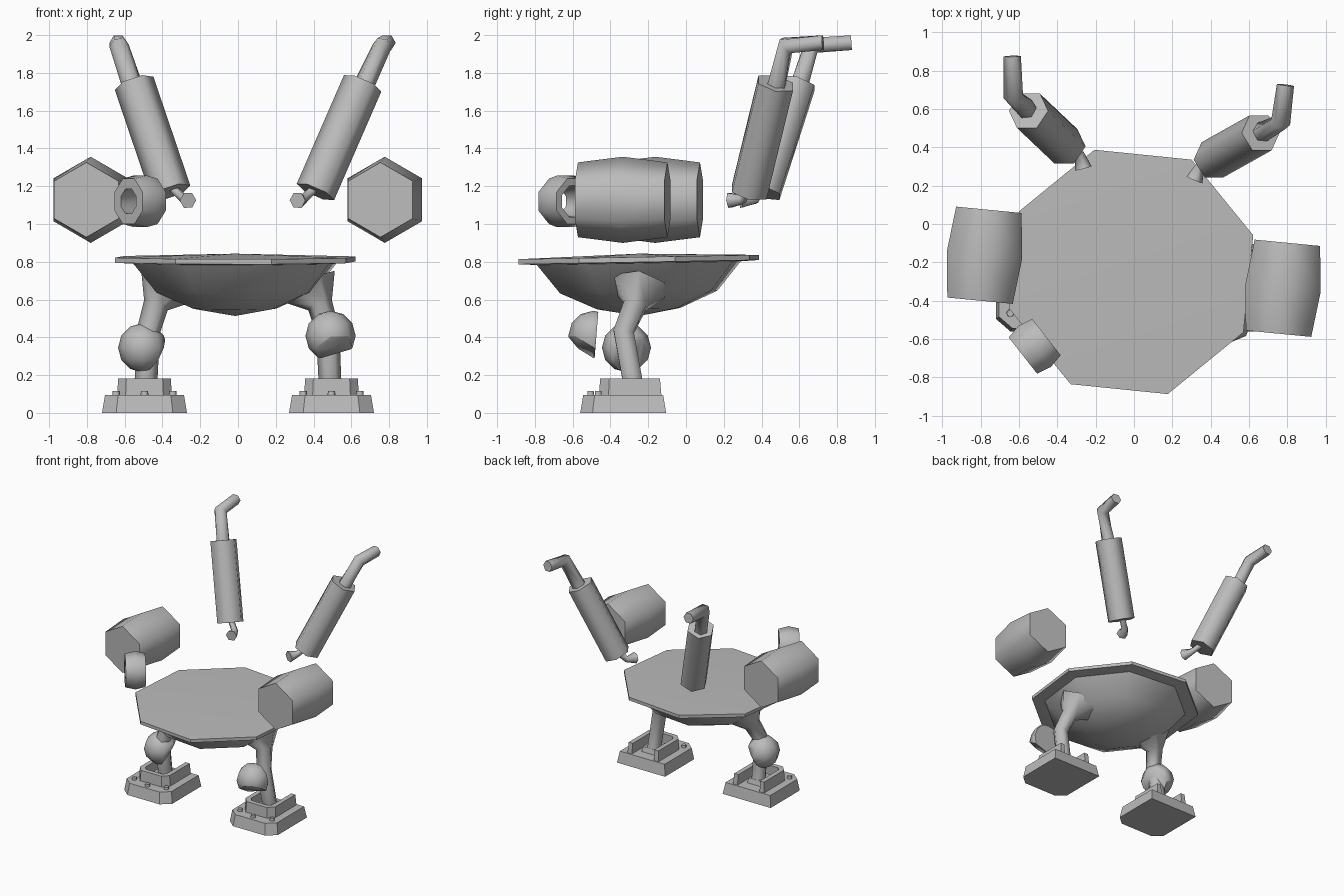
import bpy, bmesh, math
from mathutils import Vector, Matrix

if "Cube" in bpy.data.objects:
    bpy.data.objects.remove(bpy.data.objects["Cube"])

grey = bpy.data.materials.new("plain_grey")
grey.diffuse_color = (0.5, 0.5, 0.5, 1)
grey.use_nodes = True
grey.node_tree.nodes["Principled BSDF"].inputs["Base Color"].default_value = grey.diffuse_color


def finish(bm, name, angle=None):
    bmesh.ops.recalc_face_normals(bm, faces=bm.faces)
    mesh = bpy.data.meshes.new(name)
    bm.to_mesh(mesh)
    bm.free()
    mesh.materials.append(grey)
    ob = bpy.data.objects.new(name, mesh)
    bpy.context.collection.objects.link(ob)
    if angle:
        bpy.ops.object.select_all(action='DESELECT')
        ob.select_set(True)
        bpy.context.view_layer.objects.active = ob
        bpy.ops.object.shade_smooth_by_angle(angle=math.radians(angle))
    return ob


def tube(name, path, radii, sides=6, ref=(0, 0, 1), phase=0, loop=False, angle=65):
    """Sweep a polygon along path; loop joins last ring to first (a bored ring)."""
    bm = bmesh.new()
    pts = [Vector(p) for p in path]
    rings = []
    for i, p in enumerate(pts):
        if loop:
            t = pts[1] - pts[0]
        else:
            t = Vector()
            if i > 0:
                t += (p - pts[i - 1]).normalized()
            if i < len(pts) - 1:
                t += (pts[i + 1] - p).normalized()
        t.normalize()
        u = t.cross(Vector(ref)).normalized()
        v = u.cross(t)
        ring = []
        for k in range(sides):
            a = phase + math.tau * k / sides
            ring.append(bm.verts.new(p + radii[i] * (math.cos(a) * u + math.sin(a) * v)))
        rings.append(ring)
    pairs = list(zip(rings, rings[1:]))
    if loop:
        pairs.append((rings[-1], rings[0]))
    else:
        bm.faces.new(rings[0])
        bm.faces.new(rings[-1])
    for a, b in pairs:
        for k in range(sides):
            j = (k + 1) % sides
            bm.faces.new((a[k], a[j], b[j], b[k]))
    return finish(bm, name, angle)


def prism(name, outline, z0, z1, centre, taper=1.0):
    bm = bmesh.new()
    cx, cy = centre
    lo = [bm.verts.new((cx + x, cy + y, z0)) for x, y in outline]
    hi = [bm.verts.new((cx + x * taper, cy + y * taper, z1)) for x, y in outline]
    bm.faces.new(lo)
    bm.faces.new(hi)
    n = len(lo)
    for k in range(n):
        j = (k + 1) % n
        bm.faces.new((lo[k], lo[j], hi[j], hi[k]))
    return finish(bm, name)


def clipped_dome(name, centre, radius, cuts):
    bm = bmesh.new()
    bmesh.ops.create_uvsphere(bm, u_segments=8, v_segments=6, radius=radius,
                              matrix=Matrix.Translation(centre))
    for co, no in cuts:
        bmesh.ops.bisect_plane(bm, geom=bm.verts[:] + bm.edges[:] + bm.faces[:],
                               plane_co=co, plane_no=no, clear_outer=True)
        bmesh.ops.holes_fill(bm, edges=[e for e in bm.edges if e.is_boundary])
    return finish(bm, name, 50)


def octagon_stack(name, profile, angle):
    """Eight-sided lathe, leaning slightly to the front; radius 0 makes a tip."""
    bm = bmesh.new()
    rings = []
    for r, z in profile:
        ring = []
        for k in range(8 if r else 1):
            a = math.radians(16.7 + 45 * k)
            x, y = r * math.cos(a), r * math.sin(a)
            ring.append(bm.verts.new((x - 0.015, y - 0.25, z + 0.018 * y)))
        rings.append(ring)
    for a, b in zip(rings, rings[1:]):
        for k in range(8):
            j = (k + 1) % 8
            if len(a) == 1:
                bm.faces.new((a[0], b[k], b[j]))
            elif len(b) == 1:
                bm.faces.new((a[k], a[j], b[0]))
            else:
                bm.faces.new((a[k], a[j], b[j], b[k]))
    return finish(bm, name, angle)


# Octagonal deck with the bowl below it
octagon_stack("deck", [(0, 0.843), (0.665, 0.825), (0.665, 0.798), (0.55, 0.792), (0, 0.792)], 30)
octagon_stack("bowl", [(0, 0.795), (0.565, 0.795), (0.435, 0.64), (0.23, 0.552), (0, 0.513)], 55)

# Legs and feet
base = [(-0.225, 0.225), (-0.225, -0.165), (-0.15, -0.23), (0.15, -0.23), (0.225, -0.165), (0.225, 0.225)]
wall = [(-0.145, 0.2), (-0.145, -0.08), (-0.1, -0.13), (0.1, -0.13), (0.145, -0.08), (0.145, 0.2),
        (0.105, 0.2), (0.105, -0.06), (0.08, -0.09), (-0.08, -0.09), (-0.105, -0.06), (-0.105, 0.2)]
for side, s in (("left", -1), ("right", 1)):
    c = (0.495 * s, -0.33)
    prism(side + "_foot_base", base, 0, 0.095, c, 0.93)
    prism(side + "_foot_wall", wall, 0.09, 0.183, c, 0.96)
    prism(side + "_ankle_socket", [(-.07, -.04), (.07, -.04), (.07, .12), (-.07, .12)], 0.09, 0.135, c, 0.9)
    for i, (bx, by) in enumerate(((-0.15, -0.135), (0, -0.175), (0.15, -0.135))):
        p = (c[0] + bx, c[1] + by)
        tube(f"{side}_bolt_{i + 1}", [(*p, 0.09), (*p, 0.115)], [0.021, 0.019], ref=(0, 1, 0))
    tube(side + "_leg",
         [(0.49 * s, -0.27, 0.1), (0.475 * s, -0.33, 0.43), (0.435 * s, -0.27, 0.57), (0.375 * s, -0.25, 0.67)],
         [0.06, 0.062, 0.068, 0.16], ref=(0, 1, 0))

# Knee guards
clipped_dome("left_knee_guard", (-0.505, -0.315, 0.345), 0.13,
             [((-0.45, -0.285, 0.31), (0.75, 0.35, -0.5))])
clipped_dome("right_knee_guard", (0.49, -0.49, 0.408), 0.133,
             [((0.49, -0.475, 0.4), (0, 1, -0.08)), ((0.49, -0.57, 0.365), (0.25, -0.55, -0.8))])

# Shoulder barrels
for side, x, y in (("left", -0.78, -0.163), ("right", 0.777, -0.335)):
    tube(side + "_barrel",
         [(x - 0.023, y - 0.237, 1.128), (x, y, 1.128), (x + 0.023, y + 0.237, 1.128)],
         [0.198, 0.228, 0.198], phase=math.pi / 6)

# Hollow lens ring
mid, axis = Vector((-0.518, -0.638, 1.12)), Vector((-0.79, -0.62, 0)).normalized()
tube("lens_ring", [mid + axis * t for t in (-0.078, 0, 0.078, 0.078, -0.078)],
     [0.13, 0.148, 0.13, 0.07, 0.09], sides=8, phase=math.pi / 8, loop=True, angle=50)

# Rear exhausts: drum, bent tail pipe and small flared inlet
exhausts = (
    ("left", [(-0.355, 0.405, 1.17), (-0.55, 0.59, 1.745)],
     [(-0.555, 0.595, 1.72), (-0.63, 0.665, 1.945), (-0.635, 0.875, 1.96)],
     [(-0.345, 0.4, 1.19), (-0.285, 0.365, 1.13), (-0.265, 0.29, 1.125)]),
    ("right", [(0.41, 0.335, 1.17), (0.66, 0.475, 1.745)],
     [(0.66, 0.475, 1.72), (0.765, 0.53, 1.945), (0.79, 0.725, 1.96)],
     [(0.405, 0.335, 1.19), (0.345, 0.3, 1.13), (0.315, 0.23, 1.125)]),
)
for side, drum, tail, inlet in exhausts:
    tube(side + "_exhaust_drum", drum, [0.108, 0.108], ref=(0, 1, 0))
    tube(side + "_tail_pipe", tail, [0.055, 0.052, 0.045], ref=(1, 0, 0), phase=math.pi / 6)
    tube(side + "_inlet", inlet, [0.025, 0.026, 0.045], ref=(1, 0, 0), phase=math.pi / 6)
